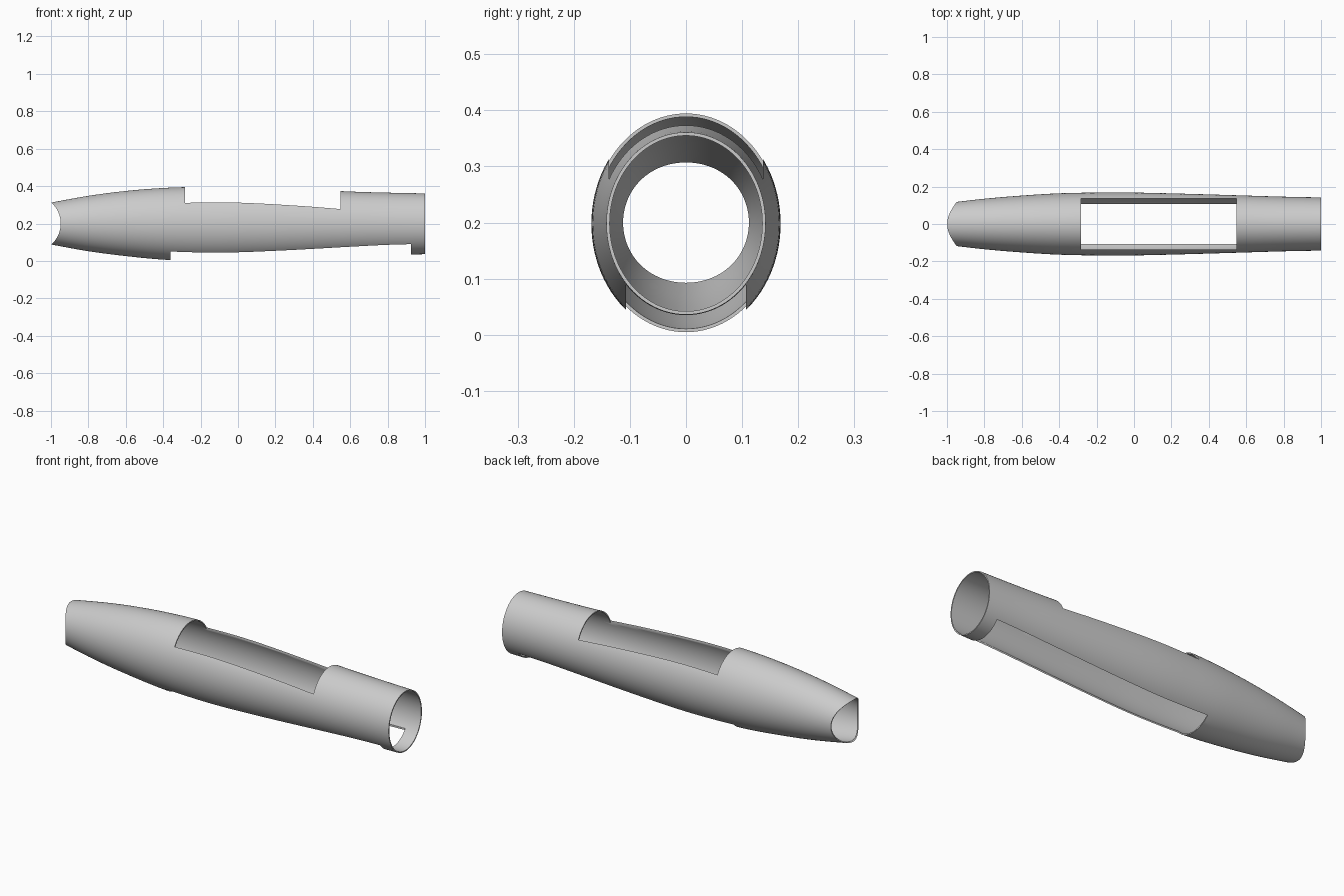
import bpy, bmesh, math
from mathutils import Vector

cube = bpy.data.objects.get("Cube")
if cube:
    bpy.data.objects.remove(cube, do_unlink=True)

SIDES = 96
WALL = 0.006
# Stations along the tube: x, half width, top height, bottom height
STATIONS = [
    (-1.0, 0.112, 0.312, 0.088),
    (-0.8, 0.135, 0.348, 0.052),
    (-0.6, 0.152, 0.374, 0.026),
    (-0.4, 0.164, 0.390, 0.007),
    (-0.2, 0.168, 0.396, 0.0),
    (0.0, 0.168, 0.395, 0.001),
    (0.3, 0.161, 0.385, 0.012),
    (0.6, 0.152, 0.371, 0.026),
    (0.8, 0.146, 0.365, 0.033),
    (1.0, 0.142, 0.361, 0.036),
]

grey = bpy.data.materials.new("light_grey")
grey.use_nodes = True
grey.diffuse_color = (0.6, 0.6, 0.6, 1)
grey.node_tree.nodes["Principled BSDF"].inputs["Base Color"].default_value = (0.6, 0.6, 0.6, 1)


def smooth_stations(steps=5):
    """Catmull-Rom spline through the stations."""
    pts = [Vector(s) for s in STATIONS]
    pts = [2 * pts[0] - pts[1]] + pts + [2 * pts[-1] - pts[-2]]
    out = []
    for a, b, c, d in zip(pts, pts[1:], pts[2:], pts[3:]):
        for i in range(steps):
            t = i / steps
            out.append(0.5 * (2 * b + (c - a) * t + (2 * a - 5 * b + 4 * c - d) * t * t
                              + (3 * b - a - 3 * c + d) * t ** 3))
    return out + [pts[-2]]


def ring(bm, s, inset):
    x, half, top, bottom = s
    mid, rise = (top + bottom) / 2, (top - bottom) / 2
    angles = [2 * math.pi * i / SIDES for i in range(SIDES)]
    return [bm.verts.new((x, (half - inset) * math.cos(a), mid + (rise - inset) * math.sin(a)))
            for a in angles]


def finish(name, bm):
    bmesh.ops.recalc_face_normals(bm, faces=bm.faces)
    mesh = bpy.data.meshes.new(name)
    bm.to_mesh(mesh)
    bm.free()
    obj = bpy.data.objects.new(name, mesh)
    bpy.context.collection.objects.link(obj)
    return obj


# Hollow tapered tube: outer skin out, inner skin back, closed at the end rims
bm = bmesh.new()
path = smooth_stations()
loops = [ring(bm, s, 0) for s in path] + [ring(bm, s, WALL) for s in reversed(path)]
for r, q in zip(loops, loops[1:] + loops[:1]):
    for i in range(SIDES):
        j = (i + 1) % SIDES
        bm.faces.new((r[i], r[j], q[j], q[i]))
tube = finish("tube_shell", bm)
tube.data.materials.append(grey)


def box_cutter(name, x0, x1, half, z0, z1):
    bm = bmesh.new()
    bmesh.ops.create_cube(bm, size=1)
    bmesh.ops.scale(bm, vec=(x1 - x0, 2 * half, z1 - z0), verts=bm.verts)
    bmesh.ops.translate(bm, vec=((x0 + x1) / 2, 0, (z0 + z1) / 2), verts=bm.verts)
    return finish(name, bm)


def notch_cutter():
    bpy.ops.mesh.primitive_cylinder_add(vertices=128, radius=0.15, depth=1,
                                        location=(-1.098, 0, 0.2), rotation=(math.pi / 2, 0, 0))
    obj = bpy.context.object
    obj.name = "end_notch_cutter"
    return obj


# Openings in the top and underside, and the curved notch in the narrow end
cutters = [
    box_cutter("top_opening_cutter", -0.283, 0.547, 0.137, 0.2, 0.6),
    box_cutter("bottom_opening_cutter", -0.36, 0.925, 0.107, -0.2, 0.2),
    notch_cutter(),
]
bpy.context.view_layer.objects.active = tube
for cutter in cutters:
    mod = tube.modifiers.new(cutter.name, "BOOLEAN")
    mod.operation = "DIFFERENCE"
    mod.solver = "EXACT"
    mod.object = cutter
    bpy.ops.object.modifier_apply(modifier=mod.name)
    bpy.data.objects.remove(cutter, do_unlink=True)

bpy.ops.object.select_all(action="DESELECT")
tube.select_set(True)
bpy.ops.object.shade_smooth_by_angle(angle=math.radians(35))
